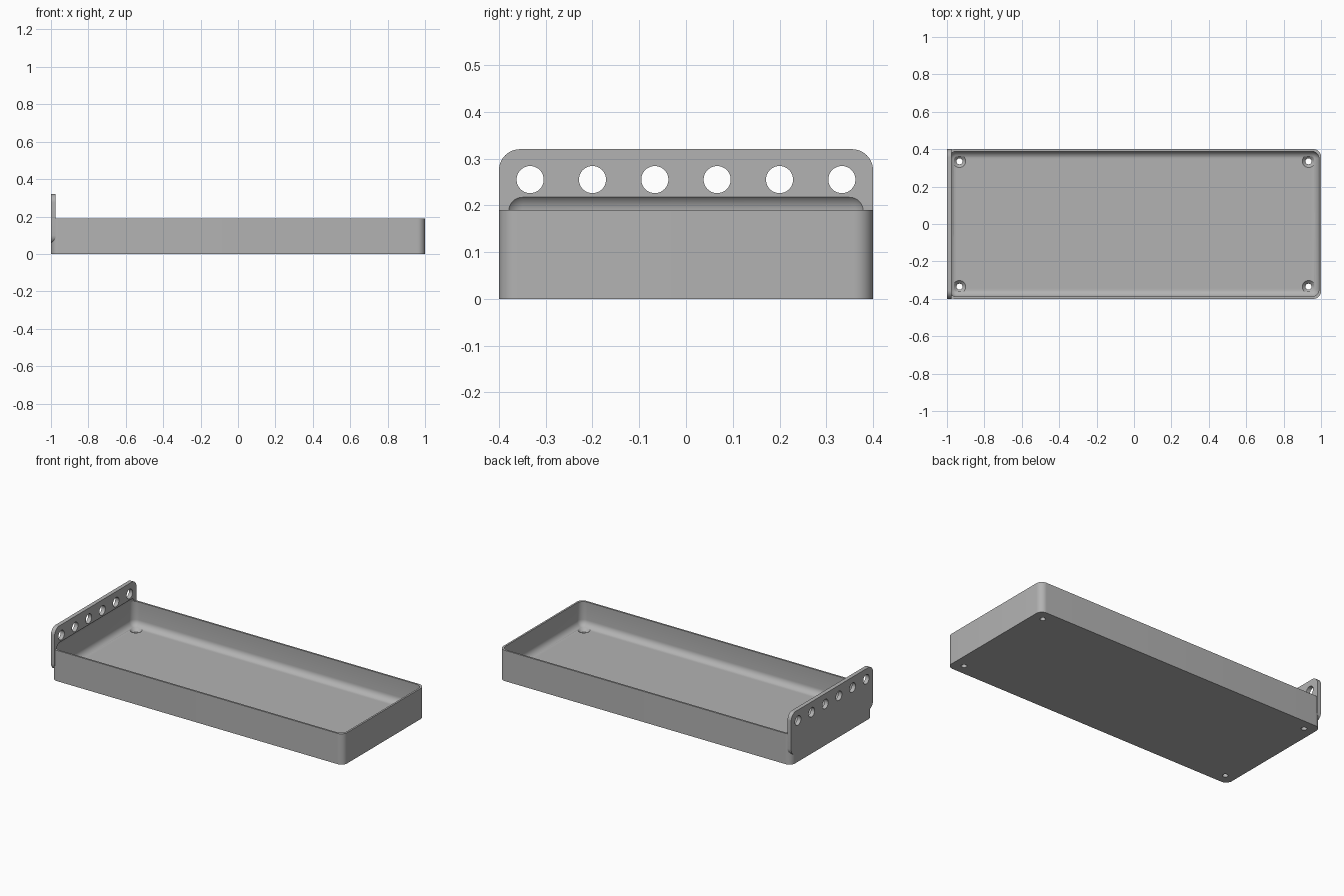
import bpy, bmesh
from math import radians
from mathutils import Matrix, Vector

old = bpy.data.objects.get("Cube")
if old:
    bpy.data.objects.remove(old, do_unlink=True)

grey = bpy.data.materials.new("grey_plastic")
grey.use_nodes = True
grey.diffuse_color = (0.45, 0.45, 0.45, 1)
grey.node_tree.nodes["Principled BSDF"].inputs["Base Color"].default_value = (0.45, 0.45, 0.45, 1)


def finish(name, bm):
    mesh = bpy.data.meshes.new(name)
    bm.to_mesh(mesh)
    bm.free()
    mesh.materials.append(grey)
    ob = bpy.data.objects.new(name, mesh)
    bpy.context.collection.objects.link(ob)
    return ob


def rounded_box(name, low, high, radius, axis=None):
    """Box with the edges along one axis rounded, or all edges if axis is None."""
    low, high = Vector(low), Vector(high)
    bm = bmesh.new()
    bmesh.ops.create_cube(bm, size=1)
    bmesh.ops.scale(bm, vec=high - low, verts=bm.verts)
    bmesh.ops.translate(bm, vec=(low + high) / 2, verts=bm.verts)
    edges = [e for e in bm.edges if axis is None
             or abs(e.verts[0].co[axis] - e.verts[1].co[axis]) > 0.001]
    bmesh.ops.bevel(bm, geom=edges, offset=radius, segments=10, profile=0.5, affect='EDGES')
    return finish(name, bm)


def cone(name, center, r_low, r_high, depth, turn=None):
    bm = bmesh.new()
    bmesh.ops.create_cone(bm, cap_ends=True, segments=40, radius1=r_low, radius2=r_high,
                          depth=depth, matrix=Matrix.Translation(center) @ (turn or Matrix()))
    return finish(name, bm)


def combine(target, tool, operation):
    mod = target.modifiers.new(operation.lower(), 'BOOLEAN')
    mod.object, mod.operation, mod.solver = tool, operation, 'EXACT'
    bpy.context.view_layer.objects.active = target
    bpy.ops.object.modifier_apply(modifier=mod.name)
    bpy.data.objects.remove(tool, do_unlink=True)


# Tray body with the raised end plate
tray = rounded_box("tray", (-1, -0.4, 0), (1, 0.4, 0.19), 0.04, axis=2)
plate = rounded_box("end_plate", (-1, -0.4, 0.055), (-0.975, 0.4, 0.32), 0.045, axis=0)
combine(tray, plate, 'UNION')

# Filleted cavity, which also scoops into the end plate
cavity = rounded_box("cavity", (-0.989, -0.389, 0.04), (0.989, 0.389, 0.227), 0.04)
combine(tray, cavity, 'DIFFERENCE')

# Row of hanging holes through the end plate
sideways = Matrix.Rotation(radians(90), 4, 'Y')
for i in range(6):
    y = (i - 2.5) * 0.4 / 3
    combine(tray, cone("plate_hole", (-0.99, y, 0.255), 0.029, 0.029, 0.1, sideways), 'DIFFERENCE')

# Countersunk screw holes in the floor corners
for x in (-0.933, 0.933):
    for y in (-0.335, 0.335):
        combine(tray, cone("screw_hole", (x, y, 0.02), 0.016, 0.016, 0.1), 'DIFFERENCE')
        combine(tray, cone("countersink", (x, y, 0.0325), 0.016, 0.035, 0.019), 'DIFFERENCE')

bpy.ops.object.select_all(action='DESELECT')
tray.select_set(True)
bpy.context.view_layer.objects.active = tray
bpy.ops.object.shade_smooth_by_angle(angle=radians(30))
